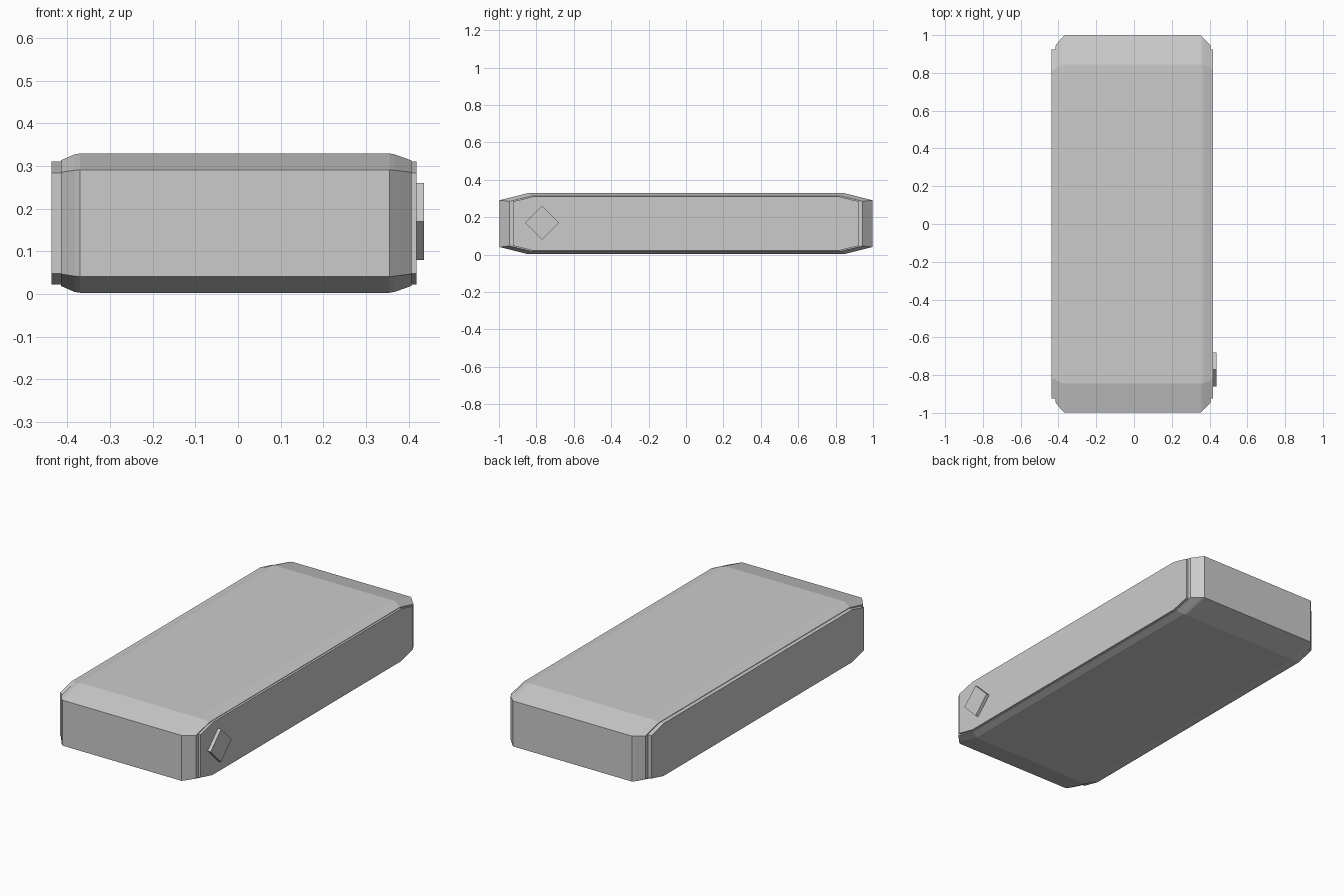
import bpy
import bmesh
from math import radians
from mathutils import Matrix

cube = bpy.data.objects.get("Cube")
if cube:
    bpy.data.objects.remove(cube, do_unlink=True)

MID_Z = 0.166


def finish(name, bm):
    bmesh.ops.recalc_face_normals(bm, faces=bm.faces)
    mesh = bpy.data.meshes.new(name)
    bm.to_mesh(mesh)
    bm.free()
    obj = bpy.data.objects.new(name, mesh)
    bpy.context.collection.objects.link(obj)
    return obj


def octagon(end_y, shoulder_y, half_height, end_half_height):
    """Side outline with sloped ends, as (y, z) points."""
    quarter = [(end_y, end_half_height), (shoulder_y, half_height)]
    top = quarter + [(-y, z) for y, z in reversed(quarter)]
    return top + [(-y, -z) for y, z in top]


def loft(name, sections):
    """Skin a row of (x, outline) sections and cap both ends."""
    bm = bmesh.new()
    rings = [[bm.verts.new((x, y, MID_Z + z)) for y, z in outline]
             for x, outline in sections]
    for a, b in zip(rings, rings[1:]):
        for i in range(len(a)):
            j = (i + 1) % len(a)
            bm.faces.new((a[i], a[j], b[j], b[i]))
    bm.faces.new(rings[0])
    bm.faces.new(rings[-1])
    return finish(name, bm)


# Main casing: wide middle, narrow bevel strip, then the main corner chamfer
core = octagon(0.997, 0.845, 0.163, 0.125)
strip = octagon(0.985, 0.842, 0.161, 0.124)
edge = octagon(0.945, 0.828, 0.147, 0.119)
loft("casing", [(-0.415, edge), (-0.383, strip), (-0.370, core),
                (0.355, core), (0.367, strip), (0.406, edge)])

# Thin raised plates on the two long sides
plate = octagon(0.925, 0.82, 0.144, 0.118)
loft("right_side_plate", [(-0.437, plate), (-0.41, plate)])
loft("left_side_plate", [(0.40, plate), (0.418, plate)])

# Diamond-shaped button near the front of the left side
bm = bmesh.new()
bmesh.ops.create_cube(bm, size=1)
bmesh.ops.scale(bm, verts=bm.verts, vec=(0.026, 0.128, 0.128))
bmesh.ops.rotate(bm, verts=bm.verts, matrix=Matrix.Rotation(radians(45), 3, "X"))
bmesh.ops.translate(bm, verts=bm.verts, vec=(0.423, -0.77, 0.17))
finish("left_side_button", bm)
